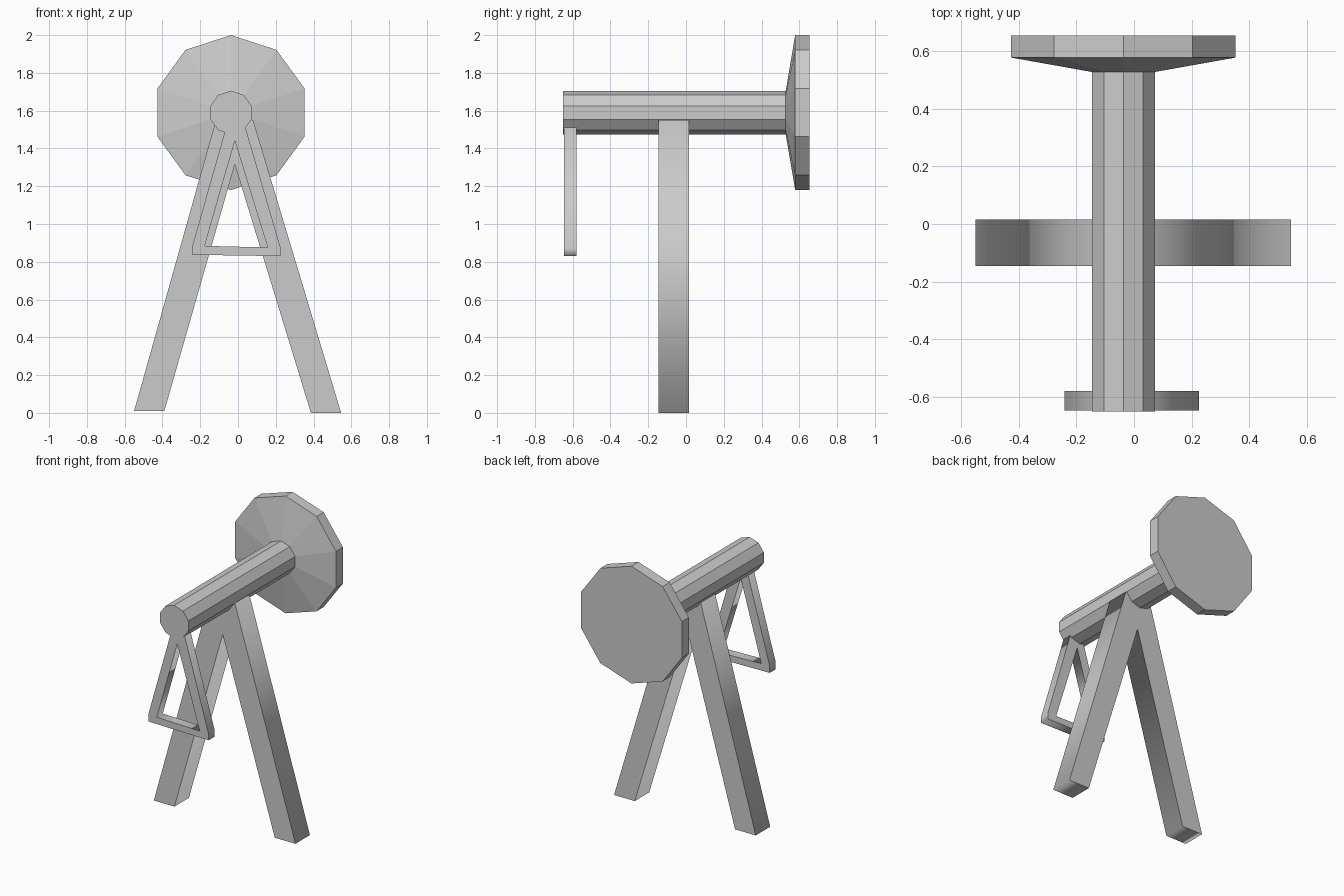
import bpy, bmesh
from math import sin, cos, tau

if "Cube" in bpy.data.objects:
    bpy.data.objects.remove(bpy.data.objects["Cube"])


def lathe(name, rings, cx, cz, sides=10):
    """Closed flat-sided turned solid along y; rings are (y, radius)."""
    bm = bmesh.new()
    loops = [[bm.verts.new((cx + r * sin(tau * i / sides), y, cz + r * cos(tau * i / sides)))
              for i in range(sides)] for y, r in rings]
    for a, b in zip(loops, loops[1:]):
        for i in range(sides):
            j = (i + 1) % sides
            bm.faces.new((a[i], a[j], b[j], b[i]))
    bm.faces.new(loops[0])
    bm.faces.new(loops[-1])
    bmesh.ops.recalc_face_normals(bm, faces=bm.faces)
    mesh = bpy.data.meshes.new(name)
    bm.to_mesh(mesh)
    bm.free()
    bpy.context.collection.objects.link(bpy.data.objects.new(name, mesh))


def plate(name, outlines, y0, y1):
    """Filled xz outlines (inner ones become holes) extruded from y0 to y1."""
    curve = bpy.data.curves.new(name, 'CURVE')
    curve.dimensions = '2D'
    curve.fill_mode = 'BOTH'
    curve.extrude = (y1 - y0) / 2
    for pts in outlines:
        s = curve.splines.new('POLY')
        s.points.add(len(pts) - 1)
        for p, (x, z) in zip(s.points, pts):
            p.co = (x, z, 0, 1)
        s.use_cyclic_u = True
    ob = bpy.data.objects.new(name, curve)
    ob.location.y = (y0 + y1) / 2
    ob.rotation_euler.x = tau / 4
    bpy.context.collection.objects.link(ob)
    bpy.ops.object.select_all(action='DESELECT')
    ob.select_set(True)
    bpy.context.view_layer.objects.active = ob
    bpy.ops.object.convert(target='MESH')


# Ten-sided barrel flaring into the round end plate
lathe("barrel_and_end_plate",
      [(-0.652, 0.115), (0.528, 0.115), (0.578, 0.41), (0.655, 0.41)], -0.037, 1.59)

# Splayed pair of legs, top buried in the barrel
plate("legs", [[(-0.55, 0.01), (-0.39, 0.01), (-0.017, 1.315), (0.386, 0.0), (0.546, 0.0),
                (0.08, 1.55), (-0.117, 1.55)]], -0.145, 0.015)

# Triangular hanging frame at the front
plate("hanging_frame",
      [[(-0.241, 0.837), (0.226, 0.83), (0.226, 0.872), (0.04, 1.51), (-0.064, 1.51), (-0.241, 0.886)],
       [(-0.176, 0.884), (0.157, 0.876), (-0.017, 1.44)]], -0.647, -0.58)
